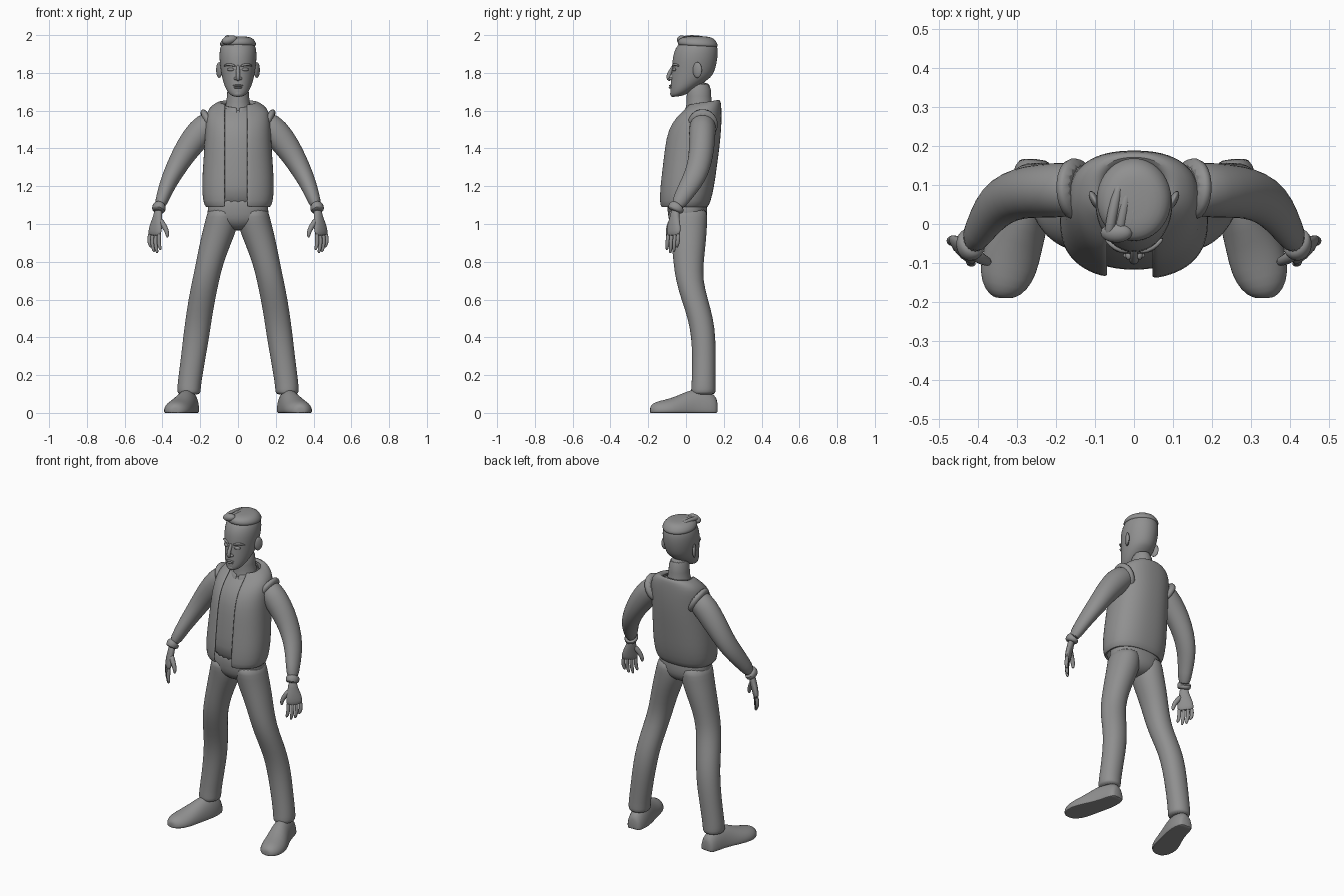
import bpy, bmesh, math
from mathutils import Vector, Matrix

grey = bpy.data.materials.new("plain_grey")
grey.diffuse_color = (0.28, 0.28, 0.28, 1)


def finish(name, bm, mirror=False, thick=0, sub=1):
    if not thick:
        bmesh.ops.recalc_face_normals(bm, faces=bm.faces)
    me = bpy.data.meshes.new(name)
    bm.to_mesh(me)
    bm.free()
    me.materials.append(grey)
    ob = bpy.data.objects.new(name, me)
    bpy.context.collection.objects.link(ob)
    if thick:
        m = ob.modifiers.new("thickness", 'SOLIDIFY')
        m.thickness, m.offset = thick, 0
    if mirror:
        ob.modifiers.new("mirror", 'MIRROR').use_mirror_merge = False
    if sub:
        m = ob.modifiers.new("smooth", 'SUBSURF')
        m.levels = m.render_levels = sub
    return ob


def skin(name, loops, closed=True, **kw):
    """Join point loops into a surface; closed loops get end caps."""
    bm = bmesh.new()
    rows = [[bm.verts.new(p) for p in l] for l in loops]
    n = len(rows[0])
    for a, b in zip(rows, rows[1:]):
        for i in range(n if closed else n - 1):
            j = (i + 1) % n
            bm.faces.new((a[i], a[j], b[j], b[i]))
    if closed:
        bm.faces.new(rows[0])
        bm.faces.new(rows[-1])
    return finish(name, bm, **kw)


def spow(v, p):
    return math.copysign(abs(v) ** p, v)


def loft(name, rings, n=24, p=1.0, gap=None, **kw):
    """Stack level rings (z, x0, x1, y0, y1, tilt); gap opens the front."""
    loops = []
    for z, x0, x1, y0, y1, *t in rings:
        cx, cy, rx, ry = (x0 + x1) / 2, (y0 + y1) / 2, (x1 - x0) / 2, (y1 - y0) / 2
        tilt = t[0] if t else 0
        if gap:
            a0 = math.asin(min(1, gap[1] / rx) ** (1 / p))
            a1 = 2 * math.pi - math.asin(min(1, -gap[0] / rx) ** (1 / p))
            angs = [a0 + (a1 - a0) * i / n for i in range(n + 1)]
        else:
            angs = [2 * math.pi * i / n for i in range(n)]
        loops.append([(cx + rx * spow(math.sin(a), p), cy - ry * spow(math.cos(a), p),
                       z - tilt * ry * math.cos(a)) for a in angs])
    return skin(name, loops, closed=not gap, **kw)


def tube(name, pts, side=(0, 1, 0), n=14, floor=None, **kw):
    """Sweep ellipses along points (x, y, z, radius, second radius)."""
    loops = []
    P = [Vector(q[:3]) for q in pts]
    for k, q in enumerate(pts):
        t = (P[min(k + 1, len(P) - 1)] - P[max(k - 1, 0)]).normalized()
        u = Vector(side)
        u = (u - t * u.dot(t)).normalized()
        v = t.cross(u)
        ru, rv = q[3], q[4] if len(q) > 4 else q[3]
        l = []
        for i in range(n):
            a = 2 * math.pi * i / n
            c = P[k] + u * ru * math.cos(a) + v * rv * math.sin(a)
            if floor is not None:
                c.z = max(c.z, floor)
            l.append(c)
        loops.append(l)
    return skin(name, loops, **kw)


def ball(name, loc, size, rot=0, axis='Z', mirror=False):
    bm = bmesh.new()
    bmesh.ops.create_uvsphere(bm, u_segments=16, v_segments=10, radius=1)
    bm.transform(Matrix.Translation(loc) @ Matrix.Rotation(rot, 4, axis) @ Matrix.Diagonal((*size, 1)))
    return finish(name, bm, mirror=mirror, sub=0)


def sym(z, w, y0, y1, tilt=0):
    return (z, -w, w, y0, y1, tilt)


# head, neck and ears
loft("head", [sym(1.675, .022, -.068, -.02, .1), sym(1.685, .042, -.08, .02, .2),
              sym(1.71, .062, -.084, .07, .25), sym(1.745, .077, -.083, .115, .2),
              sym(1.785, .087, -.078, .142), sym(1.83, .094, -.073, .158),
              sym(1.88, .1, -.072, .168), sym(1.93, .097, -.058, .17),
              sym(1.965, .083, -.03, .157), sym(1.985, .05, .01, .12)], n=28)
loft("neck", [sym(1.57, .09, -.02, .15), sym(1.62, .067, .003, .143),
              sym(1.67, .058, .002, .132), sym(1.76, .058, .005, .135)], n=20)
ball("ear", (.1, .06, 1.815), (.011, .027, .042), math.radians(-28), mirror=True)

# face details
tube("nose", [(0, -.062, 1.845, .009), (0, -.079, 1.815, .010), (0, -.095, 1.782, .013),
              (0, -.094, 1.768, .012), (0, -.078, 1.764, .012)], (1, 0, 0), n=10)
ball("nostril", (.013, -.08, 1.77), (.009, .012, .008), mirror=True)
ball("eye", (.039, -.063, 1.818), (.019, .009, .009), .35, mirror=True)
tube("brow", [(.012, -.071, 1.835, .005), (.035, -.068, 1.844, .008),
              (.06, -.053, 1.845, .007), (.075, -.035, 1.835, .004)], (0, 0, 1), n=8, mirror=True)
ball("upper_lip", (0, -.08, 1.733), (.028, .011, .005))
ball("lower_lip", (0, -.08, 1.722), (.022, .012, .006))
ball("chin", (0, -.068, 1.69), (.025, .016, .018))

# hair swept to one side
loft("hair", [sym(1.935, .096, -.045, .171, -.05), sym(1.952, .098, -.045, .171, -.05),
              sym(1.972, .09, -.043, .16, -.04), sym(1.988, .072, -.022, .142),
              sym(1.994, .035, .01, .1)], n=24)
for i in range(5):
    x = -.055 + .026 * i
    h = 1.988 - .003 * i
    tube("hair_strand", [(x - .012, -.04 + .004 * i, h - .022, .009), (x - .008, -.02, h - .004, .014),
                         (x, .03, h, .015), (x + .014, .09, h - .003, .013),
                         (x * .8 + .02, .14, h - .022, .007)], (1, 0, 0), n=8)
ball("hair_quiff", (-.045, -.022, 1.974), (.042, .026, .023), -.25, 'Y')

# shirt, collar and open vest
loft("shirt", [sym(1.09, .152, -.115, .1), sym(1.2, .168, -.12, .128), sym(1.3, .165, -.113, .142),
               sym(1.4, .158, -.103, .157), sym(1.5, .152, -.086, .168), sym(1.57, .14, -.04, .168),
               sym(1.61, .1, .0, .155, .1), sym(1.625, .07, .005, .145, .1)], p=.88)
loft("collar", [sym(1.595, .082, -.018, .152, .2), sym(1.615, .077, -.008, .15, .2),
                sym(1.632, .07, .0, .146, .2)], gap=(-.006, .006), thick=.008)
loft("vest", [sym(1.1, .158, -.126, .105), sym(1.09, .168, -.134, .112), sym(1.115, .18, -.138, .124),
              sym(1.2, .186, -.135, .144), sym(1.3, .18, -.122, .157), sym(1.4, .173, -.112, .171),
              sym(1.5, .168, -.094, .181), sym(1.57, .165, -.05, .183, .05),
              sym(1.61, .15, -.012, .181, .15), sym(1.636, .115, .01, .178, .16),
              sym(1.642, .095, .012, .172, .16), sym(1.628, .08, .008, .158, .16)],
     n=32, p=.85, gap=(-.068, .046), thick=.012)

# arms with armhole trim and cuffs
tube("arm", [(.11, .09, 1.545, .06, .05), (.165, .088, 1.525, .072, .078), (.235, .085, 1.445, .07, .074),
             (.29, .08, 1.365, .066, .063), (.335, .062, 1.285, .063, .054), (.368, .03, 1.22, .058, .046),
             (.395, -.015, 1.15, .047, .037), (.417, -.052, 1.085, .036, .03)], n=18, mirror=True)
tube("armhole_trim", [(.13, .09, 1.54, .078, .086), (.152, .089, 1.528, .083, .09),
                      (.172, .088, 1.518, .075, .08)], n=18, mirror=True)
tube("cuff", [(.412, -.042, 1.1, .036, .03), (.416, -.049, 1.095, .045, .038),
              (.422, -.057, 1.072, .044, .037), (.423, -.06, 1.066, .03, .026)], n=16, mirror=True)

# hands
across = Vector((.68, .73, 0))
tube("palm", [(.42, -.055, 1.08, .025, .02), (.425, -.06, 1.04, .028, .02), (.433, -.064, 1.0, .044, .02),
              (.44, -.066, .96, .05, .018), (.443, -.067, .935, .045, .014)], across, mirror=True)
for nm, o, tip in (("index", -.037, .862), ("middle", -.012, .845), ("ring", .013, .852), ("little", .036, .875)):
    b = Vector((.441, -.066, 0)) + across * o
    x, y = b.x, b.y
    tube(nm + "_finger", [(x, y, .955, .012), (x + .004, y - .003, .915, .0125),
                          (x + .002, y - .006, (.915 + tip) / 2, .0115),
                          (x - .004, y - .008, tip + .008, .009), (x - .006, y - .008, tip, .004)],
         n=8, mirror=True)
tube("thumb", [(.418, -.07, 1.03, .014), (.398, -.086, 1.0, .017), (.38, -.094, .97, .014),
               (.373, -.097, .945, .012), (.374, -.099, .927, .005)], n=8, mirror=True)

# trousers
loft("trouser_hips", [sym(1.16, .145, -.095, .1), sym(1.11, .157, -.1, .112), sym(1.05, .167, -.098, .114),
                      sym(1.01, .15, -.088, .108), sym(.98, .08, -.06, .085), sym(.965, .03, -.03, .05)], p=.9)
loft("trouser_leg", [(1.09, .01, .155, -.095, .11), (1.04, .0, .169, -.095, .114),
                     (.98, .002, .184, -.087, .112), (.9, .035, .203, -.077, .106),
                     (.8, .075, .222, -.068, .094), (.7, .1, .243, -.055, .09),
                     (.6, .12, .263, -.025, .117), (.5, .138, .278, .01, .145),
                     (.4, .152, .291, .028, .157), (.3, .17, .302, .032, .158), (.2, .187, .315, .031, .157),
                     (.14, .196, .322, .028, .157), (.11, .197, .322, .025, .158),
                     (.095, .205, .314, .032, .15)], n=20, p=.95, mirror=True)

# shoes with flat soles
tube("shoe", [(.255, .167, .012, .03, .05), (.256, .155, .012, .048, .085), (.26, .09, .012, .06, .118),
              (.278, .02, .012, .062, .112), (.304, -.05, .012, .072, .076), (.322, -.11, .012, .076, .058),
              (.333, -.16, .012, .06, .048), (.337, -.185, .012, .034, .03),
              (.337, -.19, .012, .015, .015)], (1, 0, 0), n=20, floor=0, mirror=True)

bpy.ops.object.select_all(action='SELECT')
bpy.context.view_layer.objects.active = bpy.data.objects["head"]
bpy.ops.object.shade_smooth_by_angle(angle=math.radians(60))
